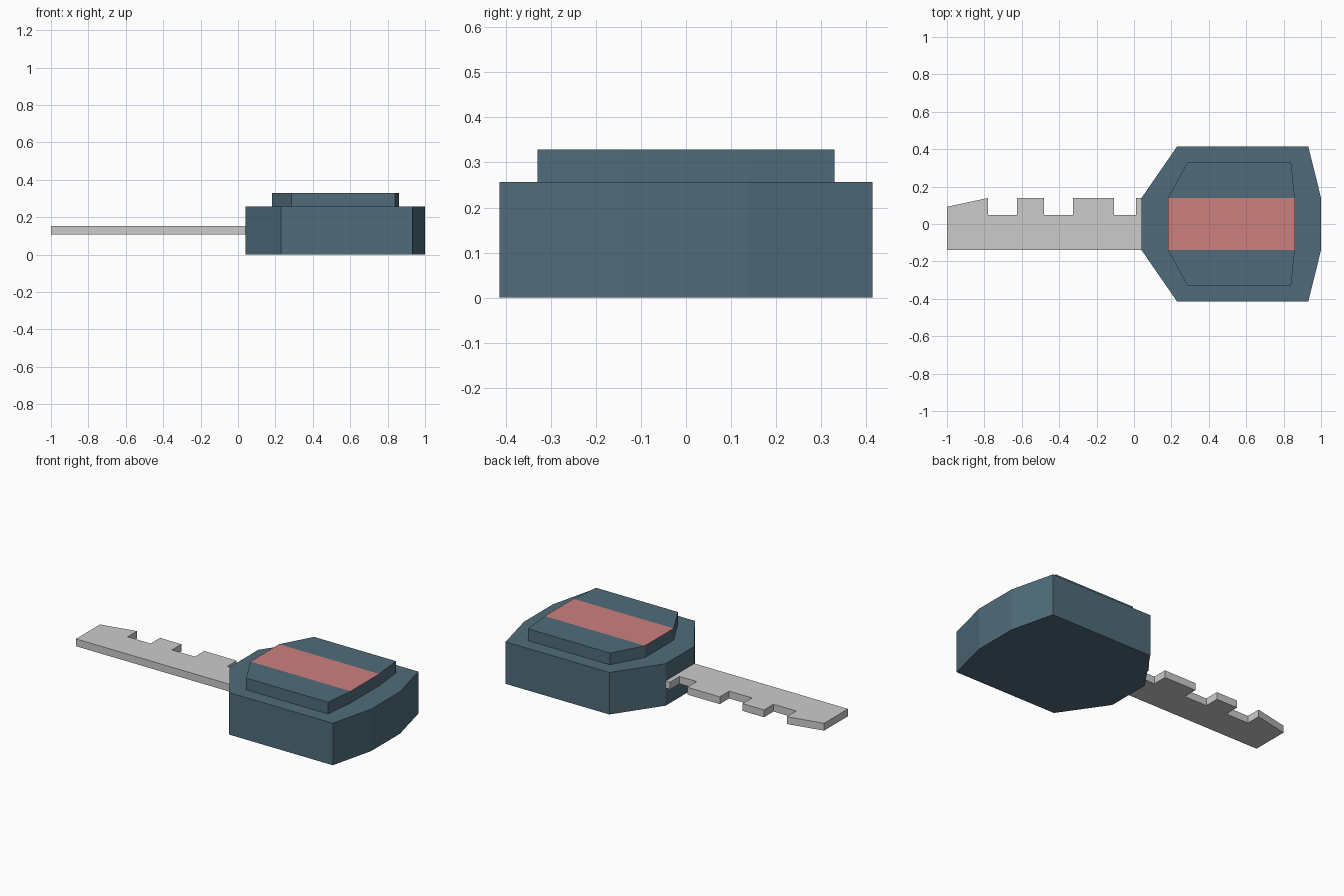
import bpy
import bmesh

if "Cube" in bpy.data.objects:
    bpy.data.objects.remove(bpy.data.objects["Cube"])

HALF = 0.139  # half width shared by blade, head flats and inlay


def material(name, rgb):
    m = bpy.data.materials.new(name)
    m.diffuse_color = (*rgb, 1.0)
    m.use_nodes = True
    m.node_tree.nodes["Principled BSDF"].inputs["Base Color"].default_value = m.diffuse_color
    return m


slate = material("slate_blue", (0.08, 0.15, 0.197))
coral = material("coral_red", (0.60, 0.215, 0.212))
steel = material("light_steel", (0.60, 0.60, 0.60))


def prism(name, outline, z0, z1, mats, inlay=False):
    """Extrude a flat outline from z0 to z1."""
    bm = bmesh.new()
    base = bm.faces.new([bm.verts.new((x, y, z0)) for x, y in outline])
    ext = bmesh.ops.extrude_face_region(bm, geom=[base], use_keep_orig=True)
    tops = [v for v in ext["geom"] if isinstance(v, bmesh.types.BMVert)]
    bmesh.ops.translate(bm, verts=tops, vec=(0, 0, z1 - z0))
    bmesh.ops.recalc_face_normals(bm, faces=bm.faces[:])
    if inlay:
        # cut the coloured centre strip into the upper face
        for y in (-HALF, HALF):
            bmesh.ops.bisect_plane(bm, geom=bm.verts[:] + bm.edges[:] + bm.faces[:],
                                   dist=1e-4, plane_co=(0, y, 0), plane_no=(0, 1, 0))
        for f in bm.faces:
            if f.normal.z > 0.9 and abs(f.calc_center_median().y) < HALF / 2:
                f.material_index = 1
    mesh = bpy.data.meshes.new(name)
    bm.to_mesh(mesh)
    bm.free()
    for m in mats:
        mesh.materials.append(m)
    obj = bpy.data.objects.new(name, mesh)
    bpy.context.collection.objects.link(obj)
    return obj


def mirrored(half):
    """Complete an outline across the x axis."""
    return half + [(x, -y) for x, y in reversed(half)]


# Key head and its raised cap with inlay
prism("key_head", mirrored([(0.04, HALF), (0.23, 0.414), (0.932, 0.414), (1.0, HALF)]),
      0.0, 0.257, [slate])
prism("head_cap", mirrored([(0.181, HALF), (0.285, 0.329), (0.84, 0.329), (0.86, HALF)]),
      0.257, 0.329, [slate, coral], inlay=True)

# Blade with square notches along one edge
NOTCH_Y = 0.048
blade = [(-1.0, -HALF), (0.042, -HALF), (0.042, HALF)]
for right, left in ((0.01, -0.106), (-0.326, -0.481), (-0.626, -0.781)):
    blade += [(right, HALF), (right, NOTCH_Y), (left, NOTCH_Y), (left, HALF)]
blade.append((-1.0, 0.092))
prism("key_blade", blade, 0.107, 0.152, [steel])
